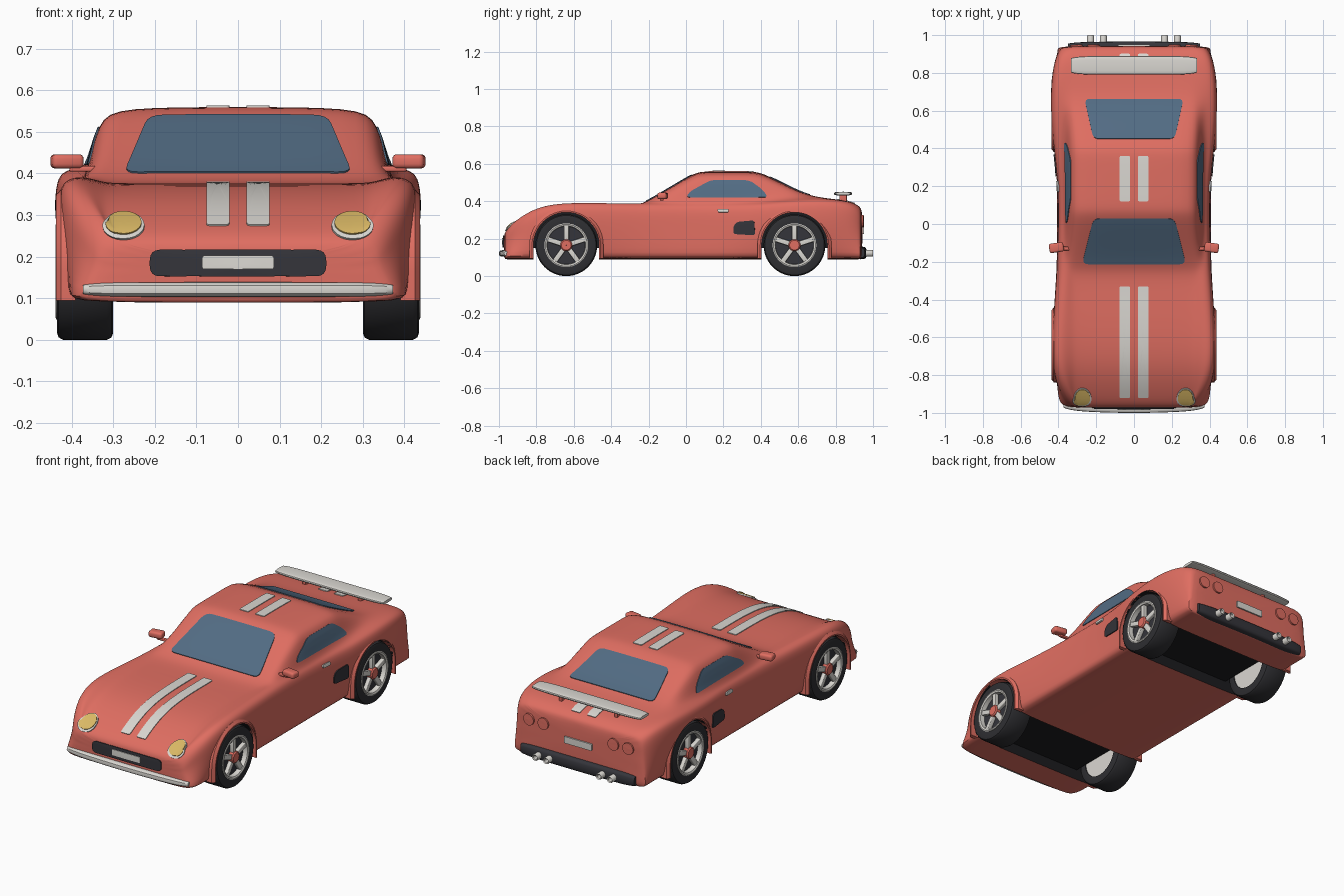
import bpy, bmesh, math
from mathutils import Vector, Matrix
from mathutils.bvhtree import BVHTree

if "Cube" in bpy.data.objects:
    bpy.data.objects.remove(bpy.data.objects["Cube"])


def material(name, rgb):
    m = bpy.data.materials.new(name)
    m.diffuse_color = (*rgb, 1)
    m.use_nodes = True
    m.node_tree.nodes["Principled BSDF"].inputs["Base Color"].default_value = m.diffuse_color
    return m


RED = material("red_paint", (0.74, 0.155, 0.12))
WHITE = material("off_white", (0.70, 0.68, 0.64))
GLASS = material("blue_glass", (0.085, 0.15, 0.23))
RUBBER = material("black_rubber", (0.028, 0.028, 0.032))
DARK = material("dark_trim", (0.035, 0.035, 0.043))
WELL = material("well_black", (0.012, 0.012, 0.014))
GOLD = material("lamp_yellow", (0.70, 0.48, 0.13))


def finish(name, bm, mat, mirror=False):
    bmesh.ops.recalc_face_normals(bm, faces=bm.faces)
    me = bpy.data.meshes.new(name)
    bm.to_mesh(me)
    bm.free()
    ob = bpy.data.objects.new(name, me)
    bpy.context.collection.objects.link(ob)
    me.materials.append(mat)
    if mirror:
        ob.modifiers.new("mirror", 'MIRROR').use_clip = False
    return ob


def loft(name, rings, mat, mirror=False, closed=False):
    bm = bmesh.new()
    vs = [[bm.verts.new(p) for p in r] for r in rings]
    n = len(rings[0])
    for a, b in zip(vs, vs[1:] + (vs[:1] if closed else [])):
        for i in range(n):
            bm.faces.new((a[i], a[(i + 1) % n], b[(i + 1) % n], b[i]))
    if not closed:
        bm.faces.new(vs[0])
        bm.faces.new(vs[-1])
    return finish(name, bm, mat, mirror)


def lathe(name, profile, center, axis, mat, mirror=False, n=40):
    # closed profile of (along axis, radius) turned about the x or y axis
    rings = []
    for k in range(n):
        c, s = math.cos(2 * math.pi * k / n), math.sin(2 * math.pi * k / n)
        rings.append([Vector(center) + Vector((a, r * c, r * s) if axis == 'x' else (r * c, a, r * s))
                      for a, r in profile])
    return loft(name, rings, mat, mirror, closed=True)


def boxes(name, items, mat, bevel=0.004, mirror=False):
    # items: (size, matrix)
    bm = bmesh.new()
    for size, mx in items:
        bmesh.ops.create_cube(bm, size=1, matrix=mx @ Matrix.Diagonal((*size, 1)))
    bmesh.ops.bevel(bm, geom=bm.edges[:], offset=bevel, segments=3, affect='EDGES', profile=0.5)
    return finish(name, bm, mat, mirror)


def bar(name, w, y, curve, z, hy, hz, mat, taper=0.8):
    # rounded crosswise bar, bowed along y
    rings = []
    for i in range(33):
        t = -math.cos(math.pi * i / 32)
        f = math.sqrt(1 - taper * t ** 8)
        ring = []
        for k in range(16):
            a = 2 * math.pi * k / 16
            c, s = math.cos(a), math.sin(a)
            ring.append((w * t, y + curve * t * t + hy * f * math.copysign(abs(c) ** 0.6, c),
                         z + hz * f * math.copysign(abs(s) ** 0.6, s)))
        rings.append(ring)
    return loft(name, rings, mat)


# ---- body shell: stations of (y, half width, shoulder height, top height)
stations = [
    (-0.975, 0.32, 0.215, 0.222), (-0.96, 0.345, 0.245, 0.246), (-0.93, 0.37, 0.282, 0.270),
    (-0.85, 0.41, 0.342, 0.313), (-0.75, 0.432, 0.382, 0.352), (-0.62, 0.437, 0.393, 0.372),
    (-0.45, 0.425, 0.391, 0.377), (-0.28, 0.413, 0.388, 0.374), (-0.22, 0.410, 0.387, 0.393),
    (-0.10, 0.405, 0.386, 0.464), (0.0, 0.403, 0.386, 0.524), (0.055, 0.403, 0.386, 0.553),
    (0.10, 0.403, 0.386, 0.560), (0.22, 0.406, 0.387, 0.559), (0.36, 0.420, 0.392, 0.559),
    (0.41, 0.427, 0.395, 0.551), (0.55, 0.440, 0.408, 0.479), (0.66, 0.443, 0.412, 0.428),
    (0.78, 0.438, 0.410, 0.413), (0.88, 0.418, 0.395, 0.400), (0.928, 0.392, 0.368, 0.374),
    (0.944, 0.372, 0.345, 0.350)]
ZB = 0.09


def section(y, ws, zs, zt):
    wb, wt = min(0.41, ws + 0.042), min(0.295, ws - 0.08)
    cabin = -0.25 < y < 0.6
    wc = 0.365 if cabin else ws - 0.055
    half = [(wb - 0.02, ZB), (wb, ZB + 0.015), (ws, ZB + 0.55 * (zs - ZB)), (ws - 0.002, zs - 0.04),
            (ws - 0.018, zs - 0.006), (wc, zs + 0.003),
            (wt + (0.042 if cabin else 0.03), zs + 0.82 * (zt - zs)), (wt - 0.008, zt)]
    side = [(0, ZB)] + half + [(0, zt)] + [(-x, z) for x, z in reversed(half)]
    return [(x, y, z) for x, z in side]


body = loft("car_body", [section(*s) for s in stations], RED)
body.data.materials.append(WELL)
sub = body.modifiers.new("smooth", 'SUBSURF')
sub.levels = sub.render_levels = 2
dg = bpy.context.evaluated_depsgraph_get()
tree = BVHTree.FromObject(body, dg)

# ---- wheel wells: deep arches at the sides, a shallow black floor between, raised arch lips
AXLES = {"front": -0.64, "rear": 0.58}
WZ = 0.165


def arch(y, r, low):
    pts = [(y + r, low)]
    pts += [(y + r * math.cos(math.pi * k / 24), WZ + r * math.sin(math.pi * k / 24)) for k in range(25)]
    return pts + [(y - r, low)]


cutters = []
for label, y in AXLES.items():
    deep = arch(y, 0.176, -0.05)
    flat = [(a, min(b, 0.15)) for a, b in deep]
    rings = [[(x, *p) for p in pts] for x, pts in
             ((-0.6, deep), (-0.292, deep), (-0.29, flat), (0.29, flat), (0.292, deep), (0.6, deep))]
    cut = loft(label + "_well_cutter", rings, RED)
    cut.data.materials.append(WELL)
    for f in cut.data.polygons:
        f.material_index = 1
    cut.hide_render = True
    cutters.append(cut)
    mod = body.modifiers.new("well", 'BOOLEAN')
    mod.object, mod.operation, mod.solver = cut, 'DIFFERENCE', 'EXACT'
    inner, outer = arch(y, 0.176, 0.095), arch(y, 0.198, 0.095)
    loft(label + "_arch_lip", [[(0.39, *a), (0.437, *a), (0.437, *[(p + 2 * q) / 3 for p, q in zip(b, a)]),
                                (0.425, *b), (0.39, *b)] for a, b in zip(inner, outer)], RED, True)
dg = bpy.context.evaluated_depsgraph_get()
body.data = bpy.data.meshes.new_from_object(body.evaluated_get(dg))
body.modifiers.clear()
for c in cutters:
    bpy.data.objects.remove(c)

# ---- thin plates that follow the body surface
VIEWS = {"front": (lambda u, v: (u, -2, v), (0, 1, 0)), "back": (lambda u, v: (u, 2, v), (0, -1, 0)),
         "side": (lambda u, v: (2, u, v), (-1, 0, 0)), "top": (lambda u, v: (u, v, 2), (0, 0, -1))}


def rounded(poly, r):
    P = [Vector(p) for p in poly]
    out = []
    for i, p in enumerate(P):
        a, b = P[i - 1] - p, P[(i + 1) % len(P)] - p
        q0, q1 = p + a * min(r / a.length, 0.45), p + b * min(r / b.length, 0.45)
        out += [q0 * (1 - t) ** 2 + p * 2 * t * (1 - t) + q1 * t * t for t in (0, 0.25, 0.5, 0.75, 1)]
    fine = []
    for p, q in zip(out, out[1:] + out[:1]):
        n = max(1, math.ceil((q - p).length / 0.03))
        fine += [p.lerp(q, k / n) for k in range(n)]
    return fine


def plate(name, outline, view, mat, off=0.004, r=0.02, mirror=False, steps=8):
    pts = rounded(outline, r) if r else [Vector(p) for p in outline]
    lo = Vector([min(p[i] for p in pts) for i in (0, 1)])
    hi = Vector([max(p[i] for p in pts) for i in (0, 1)])
    mid = (lo + hi) / 2
    start, ray = VIEWS[view]

    def hit(p, d):
        loc, nor = tree.ray_cast(Vector(start(*p)), Vector(ray))[:2]
        if loc is None:
            loc, nor = tree.find_nearest(Vector(start(*p)))[:2]
        return loc + nor * d

    rings = [[hit(p, -0.004) for p in pts]]
    rings += [[hit(mid.lerp(p, k / steps), off) for p in pts] for k in range(steps, 0, -1)]
    return loft(name, rings, mat, mirror)


def rect(x0, x1, y0, y1):
    return [(x0, y0), (x1, y0), (x1, y1), (x0, y1)]


def ellipse(cx, cy, rx, ry):
    return [(cx + rx * math.cos(math.pi * k / 16), cy + ry * math.sin(math.pi * k / 16)) for k in range(32)]


plate("windshield", [(-0.275, -0.212), (0.275, -0.212), (0.215, 0.030), (-0.215, 0.030)], "top", GLASS, r=0.035)
plate("rear_window", [(-0.215, 0.45), (0.215, 0.45), (0.262, 0.662), (-0.262, 0.662)], "top", GLASS, r=0.03)
plate("side_window", [(0.0, 0.42), (0.44, 0.42), (0.405, 0.465), (0.34, 0.511), (0.13, 0.511), (0.02, 0.45)],
      "side", GLASS, r=0.025, mirror=True)
for part, y0, y1 in (("hood", -0.92, -0.33), ("roof", 0.12, 0.36), ("deck", 0.81, 0.9)):
    plate(part + "_stripe", rect(0.021, 0.076, y0, y1), "top", WHITE, r=0.008, mirror=True)
plate("headlight_rim", ellipse(0.275, 0.272, 0.050, 0.032), "front", WHITE, 0.006, 0, True)
plate("headlight", ellipse(0.275, 0.275, 0.043, 0.026), "front", GOLD, 0.010, 0, True)
plate("grille", rect(-0.212, 0.212, 0.153, 0.216), "front", DARK, 0.006, 0.025)
plate("front_number_plate", rect(-0.086, 0.086, 0.170, 0.202), "front", WHITE, 0.010, 0.005)
plate("rear_number_plate", rect(-0.085, 0.085, 0.225, 0.262), "back", WHITE, 0.008, 0.005)
for i, x in enumerate((0.215, 0.305)):
    plate("tail_light_%d" % i, ellipse(x, 0.295, 0.032, 0.032), "back", RED, 0.009, 0, True)
plate("side_vent", [(0.252, 0.225), (0.37, 0.218), (0.365, 0.298), (0.275, 0.29), (0.255, 0.27)],
      "side", DARK, 0.006, 0.015, True)
plate("door_handle", rect(0.17, 0.228, 0.341, 0.357), "side", WHITE, 0.009, 0.006, True)

# ---- bumpers, wing and exhausts
bar("front_splitter", 0.372, -0.963, 0.014, 0.121, 0.037, 0.018, WHITE, 0.6)
bar("rear_bumper", 0.35, 0.935, -0.004, 0.124, 0.031, 0.034, DARK, 0.4)
bar("rear_wing", 0.333, 0.84, 0.0, 0.441, 0.049, 0.010, WHITE, 0.4)
boxes("wing_support", [((0.02, 0.04, 0.05), Matrix.Translation((0.17, 0.84, 0.42)))], RED, 0.004, True)
for i, x in enumerate((0.162, 0.23)):
    lathe("exhaust_%d" % i, [(0.93, 0.018), (0.995, 0.018), (1.0, 0.016), (0.995, 0.011), (0.97, 0.010),
                             (0.97, 0.001), (0.93, 0.001)], (x, 0, 0.122), 'y', WHITE, True, 20)

# ---- door mirrors
boxes("door_mirror", [((0.077, 0.05, 0.034), Matrix.Translation((0.411, -0.125, 0.429))
                       @ Matrix.Rotation(-0.15, 4, 'Z'))], RED, 0.011, True)
boxes("mirror_stalk", [((0.08, 0.02, 0.013), Matrix.Translation((0.365, -0.13, 0.411)))], RED, 0.004, True)

# ---- wheels
for label, y in AXLES.items():
    c = (0, y, WZ)
    lathe(label + "_tire", [(0.30, 0.118), (0.30, 0.148), (0.304, 0.159), (0.315, 0.165), (0.42, 0.165),
                            (0.431, 0.159), (0.435, 0.148), (0.433, 0.115)], c, 'x', RUBBER, True, 56)
    lathe(label + "_rim", [(0.405, 0.117), (0.436, 0.117), (0.438, 0.112), (0.434, 0.103), (0.405, 0.101)],
          c, 'x', WHITE, True, 48)
    lathe(label + "_wheel_back", [(0.39, 0.0005), (0.39, 0.119), (0.408, 0.119), (0.408, 0.0005)],
          c, 'x', DARK, True)
    lathe(label + "_inner_disc", [(0.305, 0.0005), (0.305, 0.119), (0.33, 0.119), (0.33, 0.0005)],
          c, 'x', WHITE, True)
    boxes(label + "_spokes", [((0.022, 0.027, 0.09), Matrix.Translation(c)
                               @ Matrix.Rotation(k * math.pi * 0.4, 4, 'X')
                               @ Matrix.Translation((0.418, 0, 0.063))) for k in range(5)], WHITE, 0.004, True)
    lathe(label + "_hub", [(0.40, 0.0005), (0.40, 0.032), (0.432, 0.032), (0.438, 0.026), (0.438, 0.0005)],
          c, 'x', RED, True, 28)

# ---- smooth shading with crisp edges
bpy.ops.object.select_all(action='SELECT')
bpy.context.view_layer.objects.active = body
bpy.ops.object.shade_smooth_by_angle(angle=math.radians(38))
